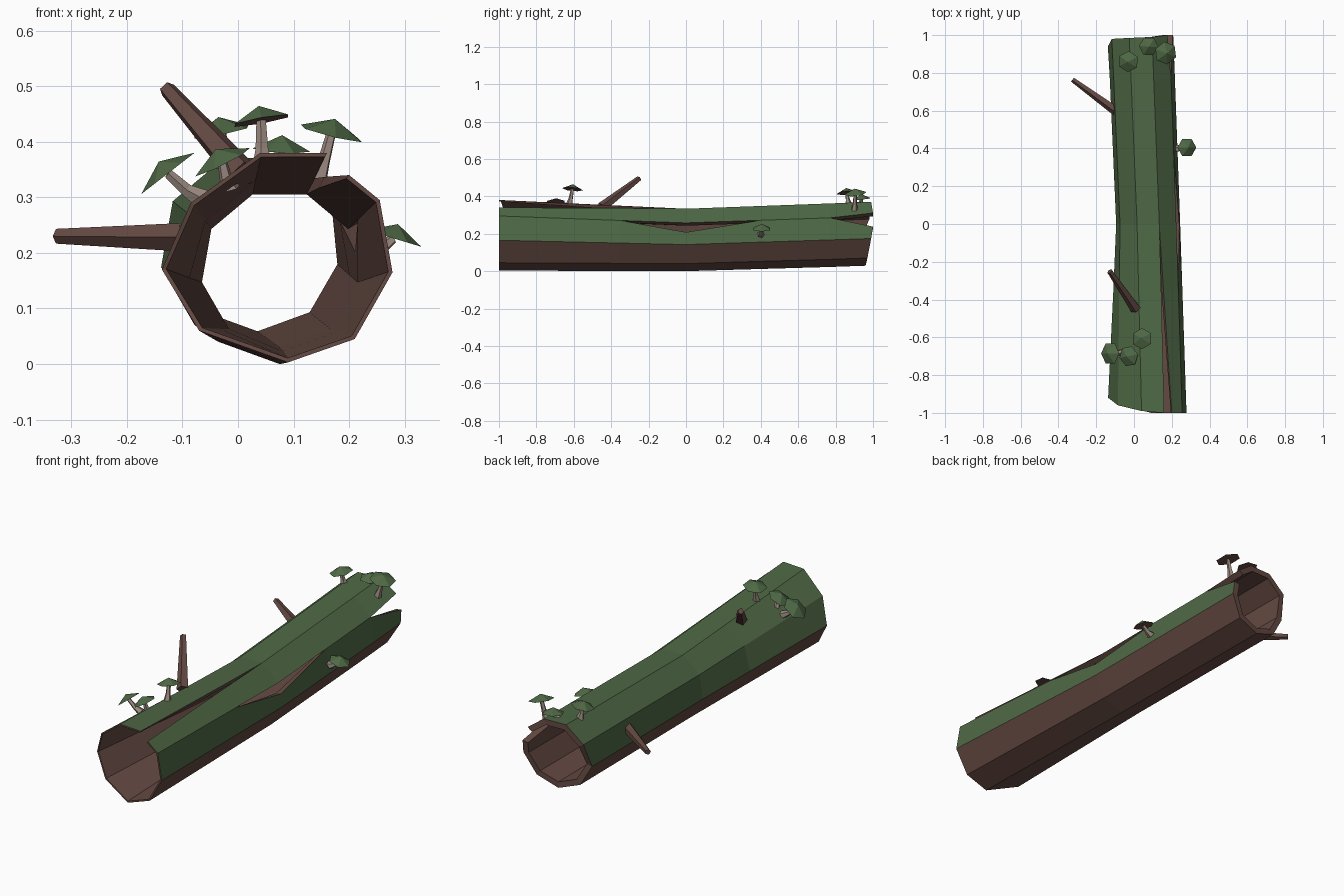
import bpy, bmesh, math
from mathutils import Vector, Matrix

if "Cube" in bpy.data.objects:
    bpy.data.objects.remove(bpy.data.objects["Cube"])


def material(name, rgb):
    m = bpy.data.materials.new(name)
    m.diffuse_color = (*rgb, 1)
    m.use_nodes = True
    m.node_tree.nodes["Principled BSDF"].inputs["Base Color"].default_value = m.diffuse_color
    return m


BARK = material("brown bark", (0.13, 0.068, 0.056))
MOSS = material("green moss", (0.078, 0.14, 0.06))
STEM = material("pale stem", (0.33, 0.255, 0.22))


def finish(name, bm, mats):
    me = bpy.data.meshes.new(name)
    bm.to_mesh(me)
    bm.free()
    for m in mats:
        me.materials.append(m)
    ob = bpy.data.objects.new(name, me)
    bpy.context.collection.objects.link(ob)
    return ob


# ---- Hollow log: nine long panels between three cross-sections ----
N = 9


def ring(cx, cz, r):
    return [(cx + r * math.cos(math.radians(-90 + 40 * k)),
             cz + r * math.sin(math.radians(-90 + 40 * k))) for k in range(N)]


FRONT = [(.09, .003), (.21, .045), (.278, .165), (.255, .295), (.18, .36),
         (.04, .38), (-.085, .29), (-.137, .17), (-.07, .06)]
MID = ring(.075, .172, .172)
BACK = ring(.035, .205, .176)
FRONT_Y = [-1, -1, -1, -1, -1, -.99, -.96, -.92, -.95]
BACK_Y = [.96, .97, .99, 1, .99, .985, .98, .94, .95]
STATIONS = [-1, -.35, 0, .4, .77, 1]
# cracks: (line, station) -> shift of the lower lip, shift of the upper lip
CRACKS = {(4, -1): ((.02, -.02), (-.02, .02)),
          (4, -.35): ((.006, -.006), (-.006, .006)),
          (3, 0): ((.016, -.05), (0, 0)),
          (3, 1): ((.018, -.055), (-.01, .018))}


def mix(a, b, t):
    return a + (b - a) * t


def point(k, s, upper, inner):
    k %= N
    a, b, t = (FRONT, MID, s + 1) if s <= 0 else (MID, BACK, s)
    x, z = mix(a[k][0], b[k][0], t), mix(a[k][1], b[k][1], t)
    if (k, s) in CRACKS:
        dx, dz = CRACKS[k, s][1 if upper else 0]
        x, z = x + dx, z + dz
    if inner:
        cx = .075 if s <= 0 else mix(.075, .035, s)
        cz = mix(.19, .172, s + 1) if s <= 0 else mix(.172, .205, s)
        wall = mix(.008, .03, s + 1) if s <= 0 else .03
        f = wall / math.hypot(x - cx, z - cz)
        x, z = mix(x, cx, f), mix(z, cz, f)
    y = FRONT_Y[k] if s == -1 else BACK_Y[k] if s == 1 else s
    return Vector((x, y, z))


bm = bmesh.new()


def quad(pts, mat=0):
    bm.faces.new([bm.verts.new(p) for p in pts]).material_index = mat


for k in range(N):
    for s0, s1 in zip(STATIONS, STATIONS[1:]):
        o = [point(k, s0, True, False), point(k, s1, True, False),
             point(k + 1, s1, False, False), point(k + 1, s0, False, False)]
        i = [point(k, s0, True, True), point(k, s1, True, True),
             point(k + 1, s1, False, True), point(k + 1, s0, False, True)]
        quad(o, 1 if 2 <= k <= 6 else 0)      # mossy upper panels
        quad(i[::-1])
        if s0 == -1:
            quad([o[0], o[3], i[3], i[0]])
        if s1 == 1:
            quad([o[1], i[1], i[2], o[2]])
        if (k, s0) in CRACKS or (k, s1) in CRACKS:
            quad([o[0], i[0], i[1], o[1]])
        if (k + 1, s0) in CRACKS or (k + 1, s1) in CRACKS:
            quad([o[3], o[2], i[2], i[3]])
bmesh.ops.remove_doubles(bm, verts=bm.verts, dist=1e-5)
finish("hollow_log", bm, [BARK, MOSS])


# ---- Tapered sticks for branches and stems ----
def stick(name, path, radii, sides, mat):
    bm = bmesh.new()
    path = [Vector(p) for p in path]
    q = (path[-1] - path[0]).to_track_quat('Z', 'Y')
    rows = []
    for p, r in zip(path, radii):
        rows.append([bm.verts.new(p + q @ Vector((
            r * math.cos(math.tau * j / sides), r * math.sin(math.tau * j / sides), 0)))
            for j in range(sides)])
    for a, b in zip(rows, rows[1:]):
        for j in range(sides):
            n = (j + 1) % sides
            bm.faces.new([a[j], a[n], b[n], b[j]])
    bm.faces.new(rows[0][::-1])
    bm.faces.new(rows[-1])
    finish(name, bm, [mat])


stick("side_branch", [(-.075, .585, .228), (-.325, .765, .23)], (.028, .014), 5, BARK)
stick("top_branch", [(.01, -.45, .34), (-.128, -.25, .495)], (.029, .015), 5, BARK)


# ---- Mushrooms: base of stem, centre of cap, cap tilt, cap radius ----
def mushroom(n, base, top, tilt, r):
    base, top, up = Vector(base), Vector(top), Vector(tilt).normalized()
    bend = base.lerp(top, .5) + Vector((0, 0, -.006))
    stick(f"mushroom_stem_{n}", [base, bend, top], (.02, .012, .009), 5, STEM)
    bm = bmesh.new()
    bmesh.ops.create_cone(bm, cap_ends=True, segments=6, radius1=r, radius2=0, depth=.027,
                          matrix=Matrix.Translation((0, 0, .0135)))
    bmesh.ops.remove_doubles(bm, verts=bm.verts, dist=1e-5)
    bm.normal_update()
    for f in bm.faces:                        # brown underside
        f.material_index = 1 if f.normal.z < -.9 else 0
    bm.transform(Matrix.Translation(top) @ up.to_track_quat('Z', 'Y').to_matrix().to_4x4())
    finish(f"mushroom_cap_{n}", bm, [MOSS, BARK])


MUSHROOMS = [
    ((.14, .9, .32), (.168, .905, .415), (.25, -.1, 1), .061),
    ((.06, .93, .36), (.078, .94, .385), (.05, -.1, 1), .052),
    ((-.02, .87, .355), (-.03, .86, .418), (-.2, -.1, 1), .056),
    ((.228, .4, .195), (.28, .405, .226), (.3, 0, 1), .052),
    ((.045, -.625, .35), (.042, -.607, .438), (-.18, .1, 1), .056),
    ((-.015, -.69, .315), (-.028, -.7, .363), (-.5, -.1, 1), .056),
    ((-.06, -.68, .295), (-.126, -.685, .343), (-.62, 0, .8), .061),
]
for n, m in enumerate(MUSHROOMS, 1):
    mushroom(n, *m)
